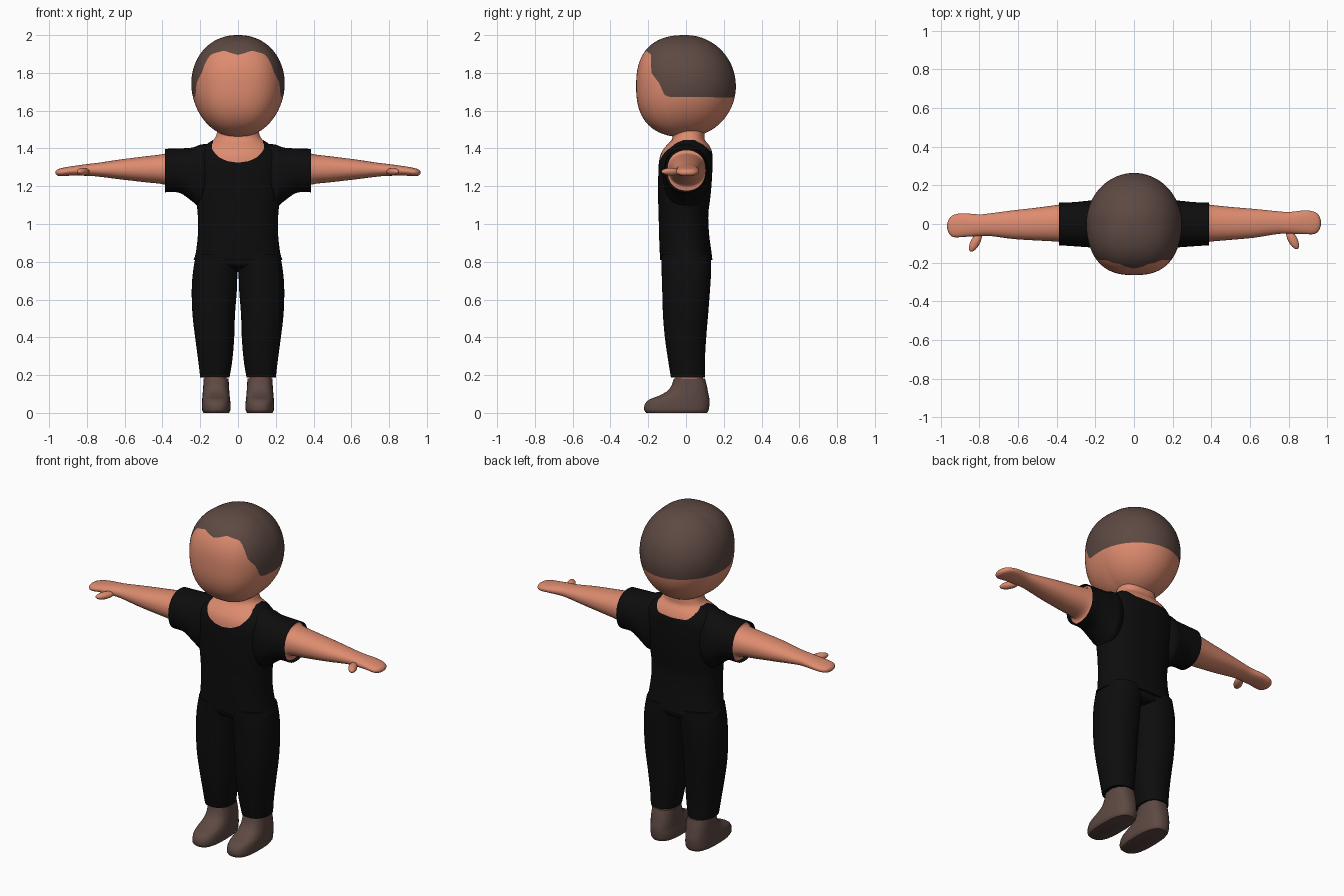
import bpy, bmesh, math
from mathutils import Vector

cube = bpy.data.objects.get("Cube")
if cube:
    bpy.data.objects.remove(cube)


def material(name, rgb):
    m = bpy.data.materials.new(name)
    m.use_nodes = True
    m.diffuse_color = (*rgb, 1)
    bsdf = next(n for n in m.node_tree.nodes if n.type == "BSDF_PRINCIPLED")
    bsdf.inputs["Base Color"].default_value = (*rgb, 1)
    return m


SKIN = material("skin", (0.73, 0.26, 0.16))
BROWN = material("dark brown", (0.11, 0.066, 0.055))
BLACK = material("black cloth", (0.004, 0.004, 0.004))


def finish(name, rows, mats, split=None, caps=(True, True)):
    """Skin closed rows of points; faces past row number split take the second colour."""
    bm = bmesh.new()
    vs = [[bm.verts.new(p) for p in row] for row in rows]
    n = len(rows[0])
    for i in range(len(vs) - 1):
        for j in range(n):
            k = (j + 1) % n
            f = bm.faces.new((vs[i][j], vs[i][k], vs[i + 1][k], vs[i + 1][j]))
            f.material_index = int(split is not None and i >= split)
    if caps[0]:
        bm.faces.new(vs[0])
    if caps[1]:
        bm.faces.new(vs[-1]).material_index = int(split is not None)
    bmesh.ops.recalc_face_normals(bm, faces=bm.faces)
    me = bpy.data.meshes.new(name)
    bm.to_mesh(me)
    bm.free()
    ob = bpy.data.objects.new(name, me)
    bpy.context.collection.objects.link(ob)
    for m in mats:
        me.materials.append(m)
    for o in bpy.context.selected_objects:
        o.select_set(False)
    ob.select_set(True)
    bpy.context.view_layer.objects.active = ob
    bpy.ops.object.shade_smooth_by_angle(angle=math.radians(50))
    return ob


def refine(rings, steps=4):
    """Ease a list of rings into a smooth run."""
    pts = [Vector(r) for r in rings]
    out = []
    for i in range(len(pts) - 1):
        a, b = pts[i], pts[i + 1]
        ma = (b - pts[i - 1]) / 2 if i else b - a
        mb = (pts[i + 2] - a) / 2 if i + 2 < len(pts) else b - a
        for s in range(steps):
            t = s / steps
            h = t * t * (3 - 2 * t)
            out.append(a * (1 - h) + b * h + ma * t * (1 - t) ** 2 - mb * t * t * (1 - t))
    return out + [pts[-1]]


def lookup(table, u):
    """Linear reading of a table keyed by its first column."""
    if u <= table[0][0]:
        return Vector(table[0])
    for a, b in zip(table, table[1:]):
        if u <= b[0]:
            t = (u - a[0]) / (b[0] - a[0])
            return Vector(a) * (1 - t) + Vector(b) * t
    return Vector(table[-1])


def rounded(angle, p):
    s, c = math.sin(angle), -math.cos(angle)
    r = (abs(s) ** p + abs(c) ** p) ** (-1 / p)
    return s * r, c * r


def loft(name, rings, mat, axis="z", p=2.2, side=1, sway=0, n=32, caps=(True, True)):
    """Rings are (position, low a, high a, low b, high b) along one axis."""
    rows = []
    for pos, a0, a1, b0, b1 in refine(rings):
        row = []
        for j in range(n):
            u, v = rounded(math.tau * j / n, p)
            a = (a0 + a1 + u * (a1 - a0)) / 2
            b = (b0 + b1 + v * (b1 - b0)) / 2
            if axis == "z":
                row.append((side * a, b, pos))
            else:
                row.append((side * pos, a + sway * (pos - 0.39), b))
        rows.append(row)
    return finish(name, rows, [mat], caps=caps)


def banded(name, point, start, end, line, low, high, mats, n=112):
    """Surface in two colours that meet along line(angle)."""
    rows = []
    for i in range(low + high + 1):
        row = []
        for j in range(n):
            a = math.tau * j / n
            mid = line(a)
            if i <= low:
                u = start + (mid - start) * i / low
            else:
                u = mid + (end - mid) * (i - low) / high
            row.append(point(a, u))
        rows.append(row)
    return finish(name, rows, mats, split=low)


def from_front(a):
    a = math.degrees(a) % 360
    return min(a, 360 - a)


# Head with hair: the parameter is the angle down from the crown
HEAD_Z, HEAD_H = 1.73, 0.27
HAIRLINE = [(0, 1.895), (8, 1.903), (20, 1.918), (38, 1.90), (43, 1.87), (48, 1.80),
            (59, 1.745), (65, 1.68), (72, 1.672), (180, 1.67)]


def head_point(a, t):
    p = 2 + 0.5 * max(0, math.cos(a))
    z = math.cos(t)
    h = max(0, 1 - abs(z) ** p) ** (1 / p)
    x, y = rounded(a, p)
    return (0.247 * (1 + 0.05 * z) * h * x, 0.264 * h * y, HEAD_Z + HEAD_H * z)


def hairline(a):
    return math.acos((lookup(HAIRLINE, from_front(a))[1] - HEAD_Z) / HEAD_H)


banded("head_and_hair", head_point, 0.01, math.pi - 0.01, hairline, 22, 26, [BROWN, SKIN])

# Shirt body and neck: height, half width, front, back
TORSO = refine([(0.81, 0.235, -0.137, 0.14), (0.85, 0.223, -0.139, 0.135),
                (0.95, 0.212, -0.143, 0.122), (1.05, 0.213, -0.145, 0.118),
                (1.15, 0.225, -0.148, 0.13), (1.25, 0.235, -0.147, 0.138),
                (1.33, 0.235, -0.143, 0.14), (1.38, 0.215, -0.13, 0.138),
                (1.42, 0.17, -0.1, 0.12), (1.445, 0.132, -0.075, 0.1),
                (1.47, 0.115, -0.07, 0.098), (1.52, 0.105, -0.07, 0.095)])
NECKLINE = [(0, 1.325), (13, 1.332), (25, 1.352), (34, 1.38), (55, 1.43), (75, 1.446),
            (110, 1.446), (135, 1.42), (155, 1.385), (180, 1.38)]


def torso_point(a, z):
    _, w, front, back = lookup(TORSO, z)
    x, y = rounded(a, 2.3)
    return (w * x, (front + back + y * (back - front)) / 2, z)


banded("shirt_and_neck", torso_point, 0.81, 1.52,
       lambda a: lookup(NECKLINE, from_front(a))[1], 36, 12, [BLACK, SKIN])

# Seat of the trousers
loft("trouser_seat", [(0.765, -0.12, 0.12, -0.08, 0.08), (0.785, -0.21, 0.21, -0.12, 0.122),
                      (0.84, -0.215, 0.215, -0.125, 0.125)], BLACK)

for label, s in (("left", 1), ("right", -1)):
    sway = 0 if s > 0 else -0.03
    # Sleeve, open at the cuff
    loft(label + "_sleeve", [(0.15, -0.1, 0.1, 1.12, 1.425), (0.2, -0.12, 0.122, 1.09, 1.42),
                             (0.24, -0.12, 0.12, 1.118, 1.405), (0.31, -0.115, 0.113, 1.165, 1.4),
                             (0.387, -0.11, 0.11, 1.168, 1.398)],
         BLACK, "x", side=s, caps=(True, False))
    # Arm and mitten hand
    loft(label + "_arm", [(0.37, -0.1, 0.105, 1.175, 1.392), (0.388, -0.092, 0.1, 1.208, 1.372),
                          (0.5, -0.082, 0.088, 1.222, 1.357), (0.62, -0.071, 0.078, 1.236, 1.342),
                          (0.74, -0.052, 0.066, 1.251, 1.324), (0.8, -0.05, 0.062, 1.255, 1.317),
                          (0.88, -0.052, 0.07, 1.256, 1.306), (0.93, -0.052, 0.064, 1.253, 1.297),
                          (0.955, -0.035, 0.046, 1.256, 1.289), (0.966, -0.008, 0.018, 1.265, 1.278)],
         SKIN, "x", side=s, sway=sway)
    # Thumb
    bpy.ops.mesh.primitive_uv_sphere_add(segments=20, ring_count=12, radius=1,
                                         location=(s * 0.82, -0.08 + sway * 0.43, 1.277))
    thumb = bpy.context.object
    thumb.name = label + "_thumb"
    thumb.scale = (0.024, 0.056, 0.02)
    thumb.rotation_euler = (0, 0, s * math.radians(28))
    thumb.data.materials.append(SKIN)
    bpy.ops.object.shade_smooth()
    # Trouser leg
    loft(label + "_trouser_leg", [(0.188, 0.045, 0.2, -0.08, 0.1), (0.28, 0.03, 0.211, -0.095, 0.1),
                                  (0.4, 0.02, 0.227, -0.112, 0.107), (0.52, 0.016, 0.241, -0.122, 0.117),
                                  (0.65, 0.006, 0.245, -0.126, 0.127), (0.75, 0.001, 0.238, -0.129, 0.133),
                                  (0.84, -0.02, 0.222, -0.13, 0.133)], BLACK, p=2.3, side=s)
    # Ankle and shoe
    loft(label + "_ankle", [(0.15, 0.06, 0.178, -0.055, 0.09), (0.2, 0.06, 0.178, -0.055, 0.09)],
         SKIN, side=s)
    loft(label + "_shoe", [(0, 0.048, 0.182, -0.21, 0.112), (0.015, 0.04, 0.19, -0.221, 0.12),
                           (0.045, 0.039, 0.191, -0.218, 0.124), (0.07, 0.042, 0.19, -0.195, 0.124),
                           (0.09, 0.044, 0.188, -0.145, 0.121), (0.115, 0.046, 0.186, -0.1, 0.116),
                           (0.145, 0.048, 0.184, -0.077, 0.11), (0.183, 0.05, 0.182, -0.064, 0.1)],
         BROWN, p=2.7, side=s)
